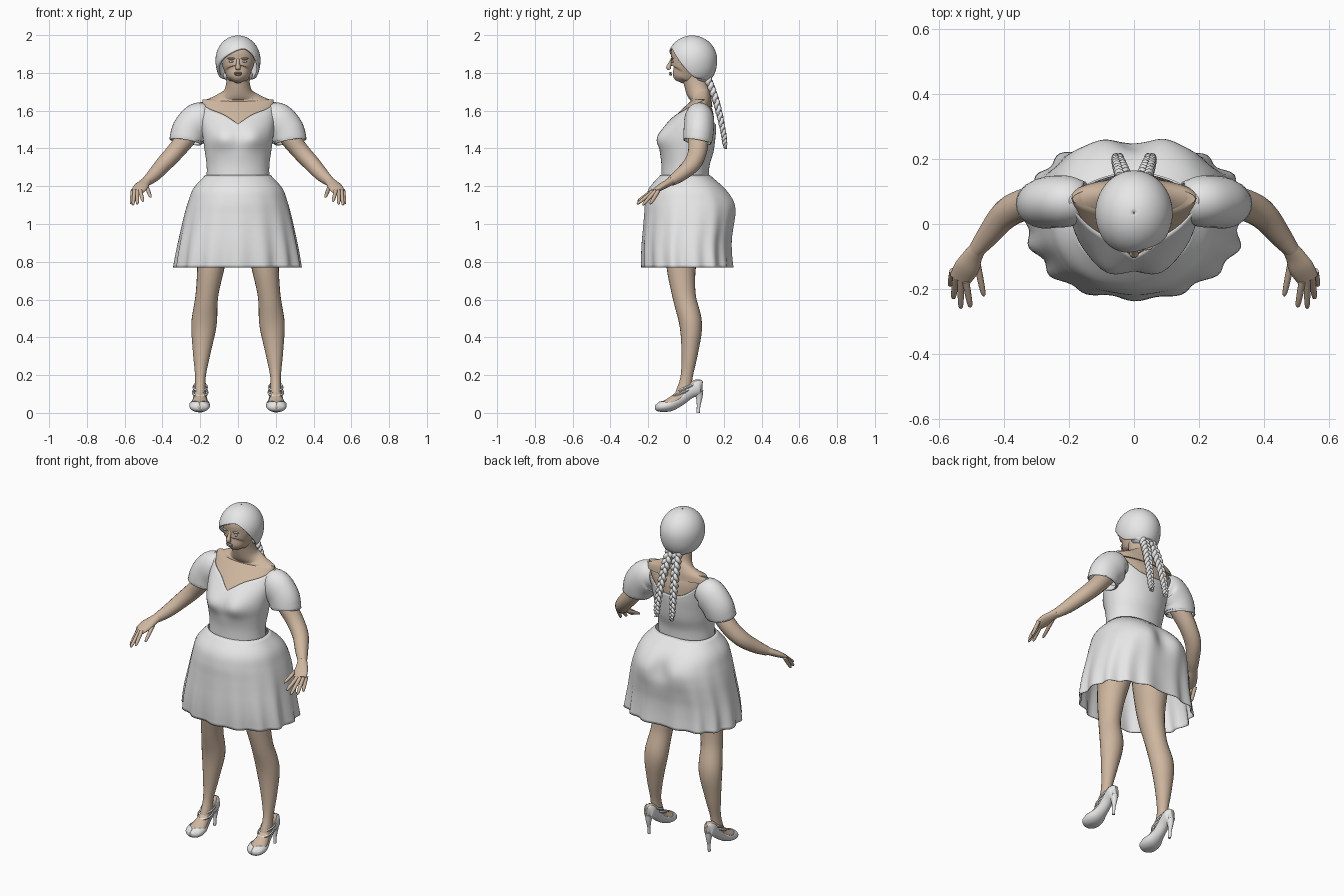
import bpy, bmesh
from math import sin, cos, pi, exp, acos, copysign
from mathutils import Vector

cube = bpy.data.objects.get("Cube")
if cube:
    bpy.data.objects.remove(cube)


def material(name, color):
    m = bpy.data.materials.new(name)
    m.use_nodes = True
    m.diffuse_color = (*color, 1)
    m.node_tree.nodes["Principled BSDF"].inputs["Base Color"].default_value = (*color, 1)
    return m


skin = material("skin tan", (.62, .47, .35))
white = material("cloth white", (.8, .8, .8))
eye_mat = material("eye grey blue", (.45, .52, .6))


def sample(keys, t):
    """Smooth curve through evenly spaced keys, t from zero to one."""
    keys = [Vector(k) for k in keys]
    last = len(keys) - 1
    s = min(max(t, 0), 1) * last
    i = min(int(s), last - 1)
    f = s - i
    p, q = keys[i], keys[i + 1]
    m = (q - keys[i - 1]) / 2 if i > 0 else q - p
    n = (keys[i + 2] - p) / 2 if i + 2 <= last else q - p
    f2, f3 = f * f, f * f * f
    return p * (2 * f3 - 3 * f2 + 1) + m * (f3 - 2 * f2 + f) + q * (3 * f2 - 2 * f3) + n * (f3 - f2)


def sheet(name, fn, nu, nv, mat, closed=True, caps=False, mirror=False, thick=0):
    """Surface from fn(u, v), where u runs around and v runs along."""
    bm = bmesh.new()
    count = nu if closed else nu + 1
    rows = [[bm.verts.new(fn(i / nu, j / nv)) for i in range(count)] for j in range(nv + 1)]
    for low, high in zip(rows, rows[1:]):
        for i in range(nu):
            k = (i + 1) % count
            bm.faces.new((low[i], low[k], high[k], high[i]))
    if caps:
        bm.faces.new(rows[0][::-1])
        bm.faces.new(rows[-1])
    bmesh.ops.recalc_face_normals(bm, faces=bm.faces)
    mesh = bpy.data.meshes.new(name)
    bm.to_mesh(mesh)
    bm.free()
    mesh.shade_smooth()
    mesh.set_sharp_from_angle(angle=pi / 3)
    mesh.materials.append(mat)
    ob = bpy.data.objects.new(name, mesh)
    bpy.context.collection.objects.link(ob)
    if thick:
        mod = ob.modifiers.new("thickness", "SOLIDIFY")
        mod.thickness = thick
    if mirror:
        ob.modifiers.new("mirror", "MIRROR").use_mirror_merge = False
    return ob


def frame(keys, t, ref):
    """Centre, two cross axes and radii at t on a path of (x, y, z, ra, rb)."""
    k = sample(keys, t)
    d = (sample(keys, t + .01) - sample(keys, t - .01)).to_3d().normalized()
    side = d.cross(ref).normalized()
    return k.to_3d(), side, side.cross(d), k[3], k[4]


def tube(name, keys, mat, nv=20, nu=16, ref=(0, 1, 0), mirror=True, caps=True, thick=0):
    def fn(u, v):
        c, side, up, ra, rb = frame(keys, v, Vector(ref))
        return c + side * ra * cos(u * 2 * pi) + up * rb * sin(u * 2 * pi)
    return sheet(name, fn, nu, nv, mat, caps=caps, mirror=mirror, thick=thick)


def ball(name, centre, size, mat, mirror=True):
    def fn(u, v):
        p = .02 + v * (pi - .04)
        d = (sin(p) * cos(u * 2 * pi), sin(p) * sin(u * 2 * pi), cos(p))
        return [c + s * e for c, s, e in zip(centre, size, d)]
    return sheet(name, fn, 16, 10, mat, caps=True, mirror=mirror)


# Torso sections as (front, back, half width), evenly spaced from waist to shoulder
WAIST, SHOULDER = 1.24, 1.66
TORSO = [(-.13, .12, .166), (-.13, .125, .166), (-.137, .145, .175), (-.14, .155, .185),
         (-.11, .16, .194), (-.05, .155, .2), (.025, .13, .2)]


def bump(x, z, cx, cz, w):
    return exp(-((abs(x) - cx) ** 2 + (z - cz) ** 2) / (w * w))


def torso_point(a, z, grow):
    front, back, rx = sample(TORSO, (z - WAIST) / (SHOULDER - WAIST))
    mid, half = (front + back) / 2, (back - front) / 2 + grow
    x, y = (rx + grow) * sin(a), mid - half * cos(a)
    if cos(a) > 0:
        y -= .026 * bump(x, z, .08, 1.455, .06)
    return x, y, z


# Neckline height from front centre to back centre
NECKLINE = [(h, 0) for h in (1.53, 1.58, 1.605, 1.63, 1.645, 1.635, 1.58, 1.535, 1.525)]


def bodice_fn(u, v):
    a = (u * 2 - 1) * pi
    top = sample(NECKLINE, abs(u * 2 - 1))[0]
    return torso_point(a, WAIST + v * (top - WAIST), 0)


sheet("bodice", bodice_fn, 64, 28, white, thick=.006)
sheet("chest", lambda u, v: torso_point(u * 2 * pi, 1.27 + v * .39, -.011), 48, 24, skin, caps=True)
tube("neck", [(0, .08, 1.62, .2, .06), (0, .08, 1.65, .185, .056), (0, .076, 1.675, .125, .056),
              (0, .065, 1.70, .078, .062), (0, .05, 1.75, .062, .062), (0, .035, 1.81, .06, .06)],
     skin, nu=32, mirror=False)

# Skirt sections as (front, back, half width) from waist to hem
SKIRT = [(-.135, .125, .172), (-.195, .2, .235), (-.215, .24, .262), (-.22, .25, .282),
         (-.225, .247, .297), (-.23, .24, .311), (-.232, .24, .323), (-.23, .245, .332)]


def skirt_fn(u, v):
    a = u * 2 * pi
    z = 1.26 - v * .49
    front, back, rx = sample(SKIRT, v)
    mid, half = (front + back) / 2, (back - front) / 2
    power = .78 if cos(a) < 0 else .95
    wave = 1 + .032 * v * v * cos(15 * a) + .012 * v * sin(7 * a)
    x = rx * copysign(abs(sin(a)) ** power, sin(a)) * wave
    y = mid - half * copysign(abs(cos(a)) ** power, cos(a)) * wave
    if cos(a) < 0:
        y += .02 * bump(x, z, .1, 1.1, .09) - .02 * bump(x, z, 0, 1.1, .06)
    return x, y, z


sheet("skirt", skirt_fn, 120, 32, white, thick=.004)

# Puffed sleeves and arms
tube("sleeve", [(.15, .07, 1.565, .06, .06), (.2, .07, 1.555, .092, .078), (.25, .068, 1.505, .094, .08),
                (.272, .063, 1.455, .09, .078), (.276, .06, 1.435, .084, .074)],
     white, nu=28, caps=False, thick=.006)
tube("arm", [(.2, .07, 1.56, .06, .06), (.27, .066, 1.46, .052, .055), (.335, .06, 1.38, .047, .05),
             (.395, .03, 1.315, .043, .046), (.445, -.03, 1.26, .036, .036), (.485, -.08, 1.225, .026, .025)],
     skin, nv=28)

# Hands: flat palm, four fingers and a thumb
tube("palm", [(.475, -.068, 1.235, .024, .024), (.497, -.1, 1.215, .031, .02),
              (.515, -.135, 1.195, .039, .018), (.535, -.17, 1.172, .034, .012)],
     skin, ref=(0, .5, -1), nv=10)
FINGERS = {"little_finger": ((.557, -.145, 1.178), (.566, -.19, 1.105)),
           "ring_finger": ((.547, -.16, 1.176), (.556, -.23, 1.1)),
           "middle_finger": ((.533, -.17, 1.174), (.533, -.26, 1.105)),
           "index_finger": ((.518, -.175, 1.176), (.503, -.256, 1.12)),
           "thumb": ((.485, -.11, 1.2), (.462, -.222, 1.142))}
for name, ends in FINGERS.items():
    base, tip = map(Vector, ends)
    path = [(*base.lerp(tip, f), r, r) for f, r in ((0, .011), (.35, .0105), (.7, .0095), (.93, .007), (1, .002))]
    tube(name, path, skin, nv=10, nu=10, ref=(1, 0, 0))

# Legs
tube("leg", [(.115, 0, 1.12, .1, .12), (.125, -.01, .95, .092, .105), (.143, -.025, .78, .073, .079),
             (.165, -.01, .62, .06, .062), (.18, .025, .47, .067, .06), (.192, .02, .32, .047, .044),
             (.199, .003, .19, .028, .032), (.2, -.015, .1, .03, .042)], skin, nv=40, nu=24)

# Feet and court shoes share one path from heel to toe
FOOT = [(.2, .088, .14, .006, .024), (.2, .068, .14, .031, .046), (.2, .015, .118, .033, .044),
        (.201, -.04, .075, .039, .041), (.203, -.09, .044, .054, .037),
        (.204, -.14, .031, .047, .027), (.204, -.165, .03, .01, .01)]
WRAP = [(w, 0) for w in (2.6, 2.4, 1.7, 1.5, 1.9, 3.1, 3.1)]


def shoe_fn(u, v):
    c, side, up, ra, rb = frame(FOOT, v, Vector((0, 0, 1)))
    a = (u * 2 - 1) * sample(WRAP, v)[0]
    p = c + side * ra * sin(a) - up * rb * cos(a)
    p.z = max(p.z, .006)
    return p


sheet("shoe", shoe_fn, 28, 32, white, closed=False, mirror=True, thick=.004)
tube("foot", [(*k[:3], k[3] * .88, k[4] * .85) for k in FOOT], skin, ref=(0, 0, 1))
tube("shoe_heel", [(.2, .066, .115, .024, .026), (.2, .07, .08, .015, .017), (.2, .067, .04, .009, .01),
                   (.2, .064, 0, .008, .009)], white, nu=12)


# Ankle straps
def strap(name, y, z, rx, ry, tilt):
    def fn(u, v):
        a, b = u * 2 * pi, v * 2 * pi
        r = 1 + .1 * cos(b)
        return .2 + rx * r * cos(a), y + ry * r * sin(a), z + tilt * sin(a) + .007 * sin(b)
    sheet(name, fn, 28, 8, white, mirror=True)


strap("upper_strap", .004, .135, .037, .048, .02)
strap("lower_strap", -.02, .108, .04, .05, .02)

# Head and face
tube("head", [(0, -.038, 1.753, .018, .02), (0, -.028, 1.775, .05, .05), (0, -.007, 1.80, .067, .077),
              (0, .004, 1.83, .08, .088), (0, .012, 1.86, .088, .092), (0, .02, 1.90, .09, .1),
              (0, .03, 1.94, .078, .085), (0, .03, 1.975, .03, .03)], skin, nv=32, nu=32, mirror=False)
tube("nose", [(0, -.074, 1.873, .008, .008), (0, -.084, 1.85, .009, .009), (0, -.092, 1.83, .014, .013),
              (0, -.086, 1.818, .012, .008)], skin, nv=12, mirror=False)
ball("upper_lip", (0, -.083, 1.8, ), (.022, .007, .005), skin, mirror=False)
ball("lower_lip", (0, -.081, 1.791), (.019, .008, .005), skin, mirror=False)
ball("brow", (.035, -.073, 1.876), (.022, .008, .005), skin)
ball("eye", (.034, -.071, 1.86), (.013, .007, .006), white)
ball("iris", (.034, -.0755, 1.86), (.005, .004, .005), eye_mat)

# Swept hair cap, its lower edge runs from the back around the face
HAIRLINE = [(h, 0) for h in (1.775, 1.772, 1.768, 1.772, 1.79, 1.835, 1.875, 1.905, 1.925,
                             1.93, 1.90, 1.84, 1.785, 1.77, 1.768, 1.772, 1.775)]


def hair_fn(u, v):
    a = (u * 2 - 1) * pi
    edge = acos((sample(HAIRLINE, u)[0] - 1.87) / .13)
    p = .02 + v * (edge - .02)
    r = sin(p) if p < pi / 2 else sin(p) ** .6
    return .119 * r * sin(a), .033 - .132 * r * cos(a), 1.868 + .13 * cos(p)


sheet("hair_cap", hair_fn, 64, 24, white, caps=False, thick=.012)
ball("nape_hair", (0, .085, 1.785), (.08, .055, .04), white, mirror=False)

# Two braids, each of three woven strands
BRAID = [(.022, .11, 1.78), (.034, .15, 1.68), (.044, .18, 1.57), (.05, .2, 1.47), (.05, .208, 1.4)]
for n in range(3):
    strand = []
    for i in range(61):
        t = i / 60
        w = t * 9 * pi + n * 2 * pi / 3
        slim = 1 - .45 * t
        offset = Vector((.017 * sin(w), .01 * sin(2 * w), 0)) * slim
        r = .0135 * slim * (1 if t < .93 else .6)
        strand.append((*(sample(BRAID, t) + offset), r, r))
    tube("braid_strand", strand, white, nv=90, nu=8)
